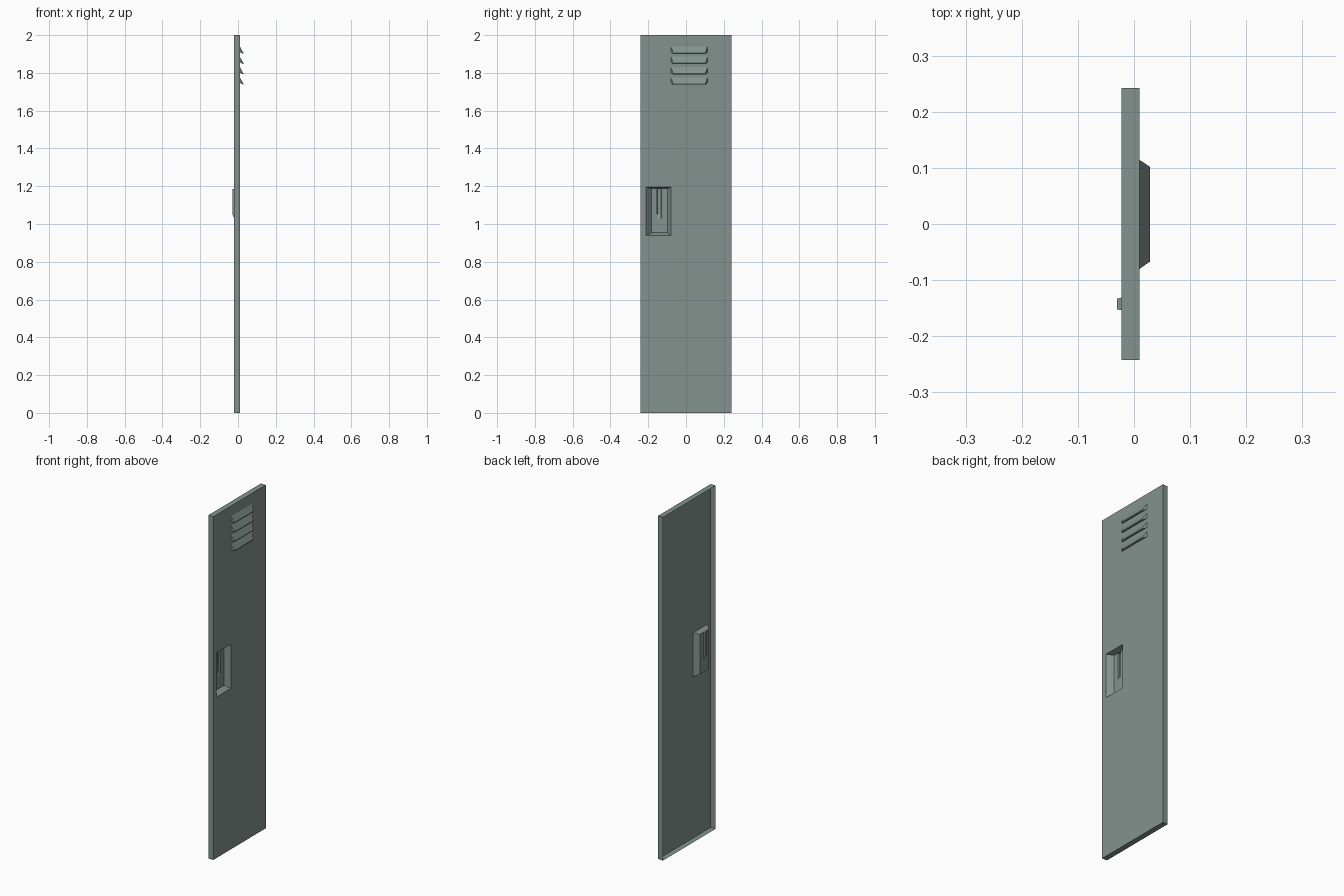
import bpy, bmesh

if "Cube" in bpy.data.objects:
    bpy.data.objects.remove(bpy.data.objects["Cube"])

paint = bpy.data.materials.new("grey green paint")
paint.diffuse_color = (0.225, 0.29, 0.267, 1)
paint.use_nodes = True
paint.node_tree.nodes["Principled BSDF"].inputs["Base Color"].default_value = paint.diffuse_color


def make_object(name, bm):
    mesh = bpy.data.meshes.new(name)
    bm.to_mesh(mesh)
    bm.free()
    mesh.materials.append(paint)
    obj = bpy.data.objects.new(name, mesh)
    bpy.context.collection.objects.link(obj)
    return obj


def rect_loft(name, loops, cap=False):
    """Sheet through rectangles (x, y0, y1, z0, z1), ordered back/outer to inner."""
    bm = bmesh.new()
    rings = [[bm.verts.new(p) for p in
              ((x, y0, z0), (x, y1, z0), (x, y1, z1), (x, y0, z1))]
             for x, y0, y1, z0, z1 in loops]
    for a, b in zip(rings, rings[1:]):
        for i in range(4):
            j = (i + 1) % 4
            bm.faces.new((a[i], a[j], b[j], b[i]))
    if cap:
        bm.faces.new(rings[-1])
    return make_object(name, bm)


BACK, FRONT = -0.022, 0.010
edge = (-0.242, 0.242, 0.0, 2.0)
mouth = (-0.211, -0.080, 0.938, 1.195)
floor = (-0.183, -0.098, 0.954, 1.187)
slot = (-0.154, -0.131, 1.030, 1.186)
slot_floor = (-0.152, -0.133, 1.052, 1.185)

# Folded sheet door, open at the back, with a hole for the handle
rect_loft("door_panel", [(BACK, *edge), (FRONT, *edge), (FRONT, *mouth)])

# Tapered handle recess with a hole for the latch slot
rect_loft("handle_recess", [(FRONT, *mouth), (-0.021, *floor), (-0.021, *slot)])

# Narrow latch slot pressed out behind the recess
rect_loft("latch_slot", [(-0.021, *slot), (-0.030, *slot_floor)], cap=True)

# Four hooded vent louvres
for n in range(4):
    top = 1.940 - n * 0.0545
    bm = bmesh.new()
    ends = []
    for base_y, tip_y in ((-0.080, -0.067), (0.114, 0.102)):
        ends.append([bm.verts.new(p) for p in (
            (FRONT, base_y, top),
            (0.0285, tip_y, top - 0.034),
            (0.0275, tip_y, top - 0.039),
            (FRONT, base_y, top - 0.030))])
    a, b = ends
    for i in range(3):
        bm.faces.new((a[i], a[i + 1], b[i + 1], b[i]))
    bm.faces.new(a[::-1])
    bm.faces.new(b)
    bmesh.ops.recalc_face_normals(bm, faces=bm.faces)
    make_object(f"vent_louvre_{n + 1}", bm)
